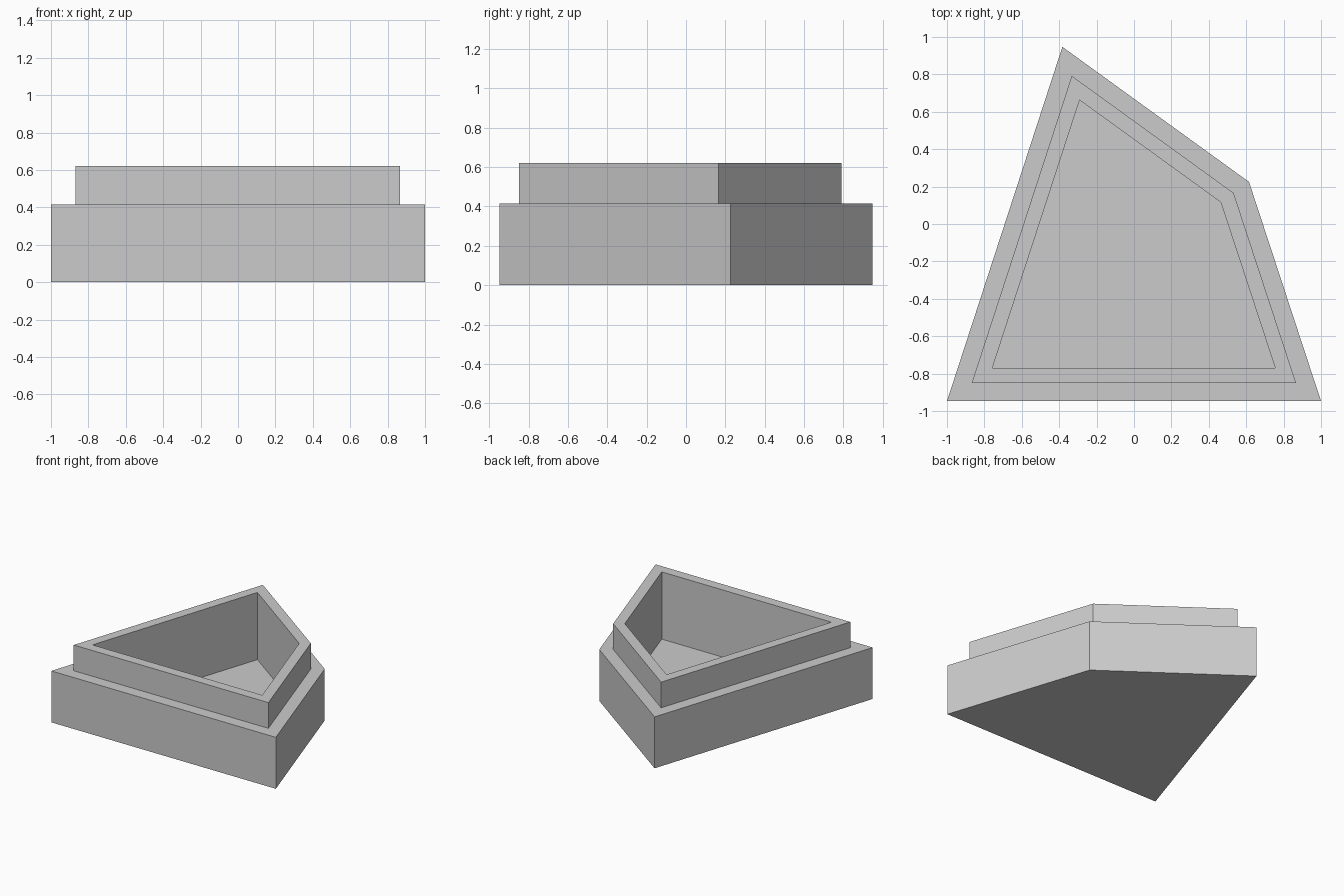
import bpy
import bmesh
from mathutils import Vector

default = bpy.data.objects.get("Cube")
if default:
    bpy.data.objects.remove(default, do_unlink=True)

# Single plain grey material
grey = bpy.data.materials.new("light_grey")
grey.use_nodes = True
colour = (0.6, 0.6, 0.6, 1.0)
grey.diffuse_color = colour
grey.node_tree.nodes["Principled BSDF"].inputs["Base Color"].default_value = colour

# Four-sided footprint, counter-clockwise, and the point it shrinks towards
FOOTPRINT = [(-1, -0.947), (1, -0.947), (0.615, 0.225), (-0.383, 0.947)]
CENTRE = Vector((-0.005, -0.22))
LIP, CAVITY = 0.867, 0.756
SHOULDER_Z, RIM_Z, FLOOR_Z = 0.414, 0.621, 0.08

# (footprint scale, height) from the underside, over the rim, to the cavity floor
PROFILE = [(1, 0), (1, SHOULDER_Z), (LIP, SHOULDER_Z),
           (LIP, RIM_Z), (CAVITY, RIM_Z), (CAVITY, FLOOR_Z)]


def add_ring(bm, scale, z):
    points = [CENTRE + (Vector(p) - CENTRE) * scale for p in FOOTPRINT]
    return [bm.verts.new((p.x, p.y, z)) for p in points]


# Stepped hollow tray, skinned ring by ring
bm = bmesh.new()
rings = [add_ring(bm, scale, z) for scale, z in PROFILE]
count = len(FOOTPRINT)
for low, high in zip(rings, rings[1:]):
    for i in range(count):
        j = (i + 1) % count
        bm.faces.new((low[i], low[j], high[j], high[i]))
bm.faces.new(rings[0][::-1])   # underside
bm.faces.new(rings[-1])        # cavity floor
bmesh.ops.recalc_face_normals(bm, faces=bm.faces)

mesh = bpy.data.meshes.new("stepped_tray")
bm.to_mesh(mesh)
bm.free()
mesh.materials.append(grey)
tray = bpy.data.objects.new("stepped_tray", mesh)
bpy.context.collection.objects.link(tray)
